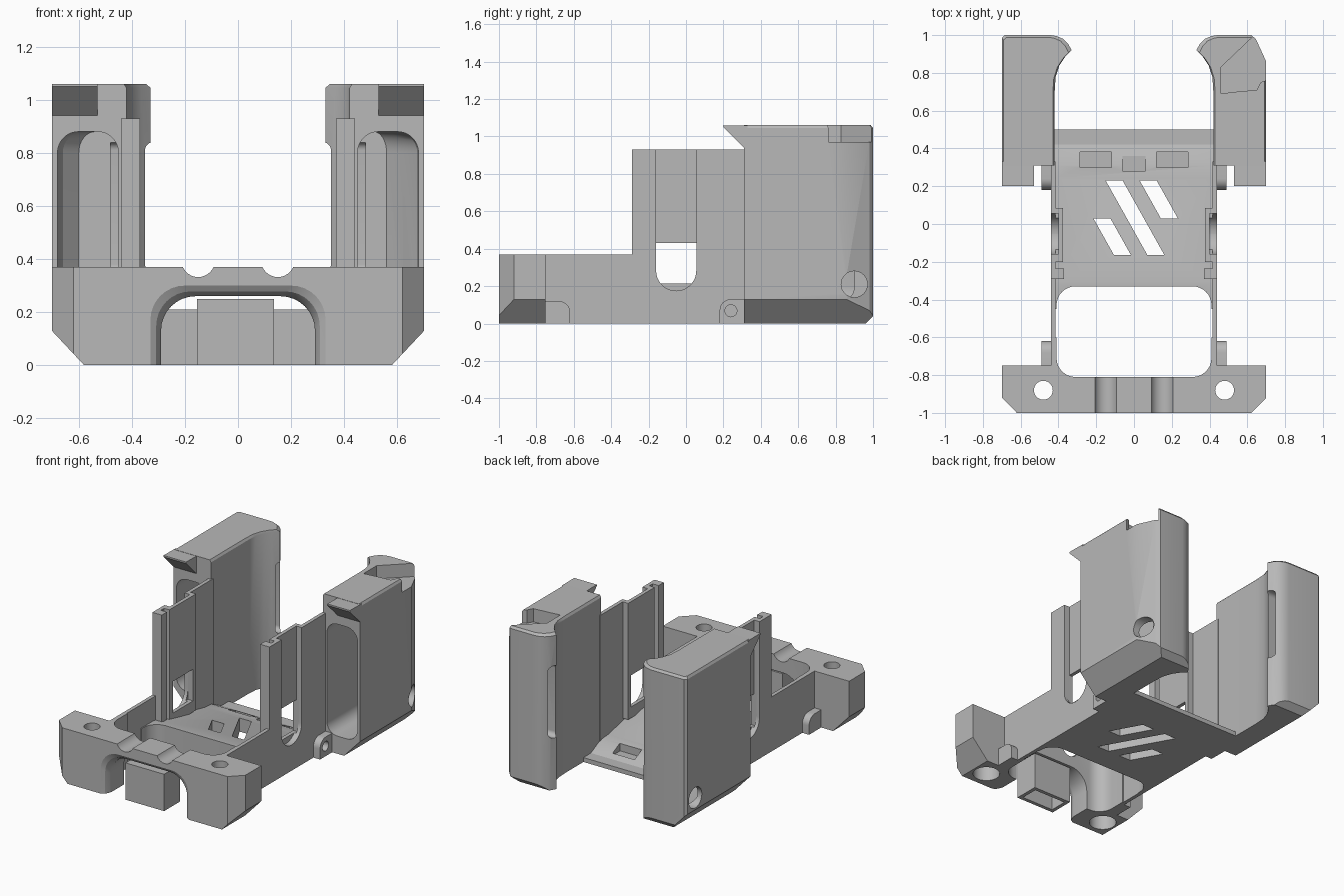
import bpy, bmesh, math
from mathutils import Vector

cube = bpy.data.objects.get("Cube")
if cube:
    bpy.data.objects.remove(cube)

grey = bpy.data.materials.new("plain grey")
grey.use_nodes = True
grey.diffuse_color = (0.48, 0.48, 0.48, 1)
grey.node_tree.nodes["Principled BSDF"].inputs["Base Color"].default_value = (0.48, 0.48, 0.48, 1)


def loft(name, rings):
    """Closed solid through rings of 3D points."""
    bm = bmesh.new()
    vs = [[bm.verts.new(p) for p in ring] for ring in rings]
    n = len(rings[0])
    for a, b in zip(vs, vs[1:]):
        for i in range(n):
            j = (i + 1) % n
            bm.faces.new((a[i], a[j], b[j], b[i]))
    bm.faces.new(vs[0])
    bm.faces.new(vs[-1])
    bmesh.ops.recalc_face_normals(bm, faces=bm.faces)
    mesh = bpy.data.meshes.new(name)
    bm.to_mesh(mesh)
    bm.free()
    obj = bpy.data.objects.new(name, mesh)
    bpy.context.collection.objects.link(obj)
    mesh.materials.append(grey)
    return obj


def place(p, axis, t):
    return {"x": (t, p[0], p[1]), "y": (p[0], t, p[1]), "z": (p[0], p[1], t)}[axis]


def prism(name, pts, axis, lo, hi):
    return loft(name, [[place(p, axis, t) for p in pts] for t in (lo, hi)])


def rect(a0, a1, b0, b1):
    return [(a0, b0), (a1, b0), (a1, b1), (a0, b1)]


def box(name, x0, x1, y0, y1, z0, z1):
    return prism(name, rect(x0, x1, y0, y1), "z", z0, z1)


def fillet(pts, radii, steps=8):
    """Round each corner of a 2D outline by its radius."""
    out = []
    for i, p in enumerate(pts):
        r = radii[i]
        if r == 0:
            out.append(p)
            continue
        p = Vector(p)
        u = (Vector(pts[i - 1]) - p).normalized()
        v = (Vector(pts[(i + 1) % len(pts)]) - p).normalized()
        c = p + (u + v) * r
        for k in range(steps + 1):
            a = k / steps * math.pi / 2
            out.append(tuple(c - v * r * math.cos(a) - u * r * math.sin(a)))
    return out


def circle(a, b, r, n=32):
    return [(a + r * math.cos(k * math.tau / n), b + r * math.sin(k * math.tau / n)) for k in range(n)]


def cut(obj, *cutters):
    for c in cutters:
        c.hide_render = True
        m = obj.modifiers.new("cut", "BOOLEAN")
        m.operation = "DIFFERENCE"
        m.solver = "EXACT"
        m.object = c
        bpy.context.view_layer.objects.active = obj
        bpy.ops.object.modifier_apply(modifier=m.name)
        bpy.data.objects.remove(c)
    return obj


def flip(pts, s):
    return [(s * p[0], p[1]) for p in pts]


def opening():
    return prism("opening", fillet(rect(-0.41, 0.41, -0.81, -0.33), [0.1] * 4), "z", -0.1, 0.6)


def arch(y, grow):
    w = 0.29 + grow
    pts = fillet(rect(-w, w, -0.1, 0.26 + grow), [0, 0, 0.13, 0.13])
    return [(x, y, z) for x, z in pts]


def edge_chamfer(s, y0, y1):
    return prism("chamfer", flip([(0.57, -0.01), (0.72, -0.01), (0.72, 0.15)], s), "y", y0, y1)


# Front block with arch, cable grooves and screw holes
front = prism("front_block", [(-0.62, -1), (0.62, -1), (0.7, -0.92), (0.7, -0.75), (0.44, -0.75),
              (0.44, -0.6), (-0.44, -0.6), (-0.44, -0.75), (-0.7, -0.75), (-0.7, -0.92)], "z", 0, 0.37)
cut(front, opening(),
    loft("arch", [arch(-1.02, 0.06), arch(-1.0, 0.04), arch(-0.985, 0.018), arch(-0.955, 0.003),
                  arch(-0.94, 0), arch(-0.7, 0)]))
for s in (-1, 1):
    cut(front, edge_chamfer(s, -1.1, -0.7),
        prism("groove", circle(0.15 * s, 0.395, 0.063), "y", -1.1, -0.7),
        prism("screw_hole", circle(0.48 * s, -0.88, 0.05), "z", -0.1, 0.5),
        prism("counterbore", circle(0.48 * s, -0.88, 0.085), "z", -0.1, 0.1))

# Hollow support under the arch
support = box("support_box", -0.155, 0.135, -0.985, -0.815, 0, 0.25)
cut(support, box("hollow", -0.13, 0.11, -0.96, -0.84, -0.1, 0.22))

# Sloping floor with slanted slits and a notched rear edge
floor = prism("floor", [(-0.45, 0), (-0.45, 0.21), (-0.31, 0.21), (0.24, 0.09), (0.31, 0.085),
                        (0.42, 0.03), (0.5, 0.03), (0.5, 0)], "x", -0.425, 0.425)
cut(floor, opening())
for x, y0, y1 in ((-0.15, 0.23, -0.165), (0.03, 0.23, 0.03), (-0.215, 0.03, -0.165)):
    dx = (y0 - y1) * 0.56
    cut(floor, prism("slit", [(x, y0), (x + 0.09, y0), (x + 0.09 + dx, y1), (x + dx, y1)], "z", -0.1, 0.5))
for s in (-1, 1):
    cut(floor, box("notch", *sorted((0.12 * s, 0.285 * s)), 0.3, 0.38, 0.035, 0.3))
cut(floor, box("centre_notch", -0.06, 0.06, 0.28, 0.41, 0.06, 0.3))

for s, side in ((1, "left"), (-1, "right")):
    def sbox(name, x0, x1, *rest):
        return box(name, *sorted((s * x0, s * x1)), *rest)

    def sprism(name, pts, x0, x1):
        return prism(name, pts, "x", *sorted((s * x0, s * x1)))

    # Side wall with thickened guide and U-shaped slot
    wall = sprism(side + "_wall", [(-0.65, 0), (0.33, 0), (0.33, 0.93), (-0.29, 0.93),
                                   (-0.29, 0.37), (-0.65, 0.37)], 0.415, 0.44)
    guide = sbox(side + "_guide", 0.375, 0.43, -0.2, 0.085, 0.14, 0.93)
    rail = sbox(side + "_rail", 0.37, 0.42, -0.29, -0.235, 0.2, 0.93)
    for part in (wall, guide):
        channel = fillet(rect(-0.16, 0.055, 0.175, 1.2), [0.107, 0.107, 0, 0])
        cut(part, sprism("channel", channel, 0.4, 0.6))
    cut(guide, sbox("window", 0.3, 0.6, -0.16, 0.055, 0.215, 0.43))

    # Low side bosses
    sprism(side + "_front_boss", fillet(rect(-0.76, -0.62, 0, 0.12), [0, 0, 0.06, 0]), 0.43, 0.49)
    boss = sprism(side + "_screw_boss", fillet(rect(0.18, 0.32, 0, 0.13), [0, 0, 0, 0.06]), 0.43, 0.49)
    cut(boss, sprism("boss_hole", circle(0.24, 0.068, 0.032), 0.45, 0.6))

    # Tower plan: curved inner lip, outer rear corner differs by side
    lip = [(0.42, 0.7), (0.415, 0.78), (0.395, 0.84), (0.365, 0.885), (0.33, 0.92),
           (0.35, 0.955), (0.375, 0.98), (0.41, 0.995), (0.44, 1)]
    corner = [(0.62, 1), (0.645, 0.98), (0.7, 0.86)] if s > 0 else [(0.685, 1), (0.7, 0.985)]
    plan = [(0.42, 0.31)] + lip + corner + [(0.7, 0.31)]
    eased = [(x + (0.56 - x) * 0.07, y if y < 0.5 else y - 0.012) for x, y in plan]
    tower = loft(side + "_tower", [[(s * x, y, z) for x, y in ring]
                 for ring, z in ((plan, 0), (plan, 1.045), (eased, 1.06))])
    cut(tower, edge_chamfer(s, 0.2, 1.1),
        sprism("rear_chamfer", [(0.95, -0.01), (1.02, -0.01), (1.02, 0.06)], 0.2, 0.8))

    # Curved duct inside the tower with an outlet at the lip
    duct = fillet(rect(0.45, 0.68, 0.12, 0.88), [0.08] * 4)
    inner = 0.62 if s > 0 else 0.66
    bends = [(0.45, 0.68, 0.25), (0.45, 0.68, 0.7), (0.445, 0.675, 0.8), (0.43, inner, 0.88), (0.42, inner - 0.06, 0.94)]
    cut(tower, loft("duct", [[(s * (a + (x - 0.45) / 0.23 * (b - a)), y, z) for x, z in duct]
                             for a, b, y in bends]))
    slot = fillet([(0.9, 0.35), (0.965, 0.35), (0.965, 0.84), (0.9, 0.84)], [0.03] * 4)
    cut(tower, sprism("outlet", slot, 0.3, 0.48))
    cut(tower, sprism("side_hole", circle(0.9, 0.21, 0.07), 0.6, 0.8))

    # Overhanging hook at the tower top
    hook = [(0.2, 1.06), (0.2, 1.05), (0.31, 0.94), (0.33, 0.94), (0.33, 1.058)]
    sprism(side + "_hook", hook, 0.53, 0.7)

    # Latch pocket in one tower only
    if s > 0:
        cut(tower, prism("pocket", [(0.46, 0.69), (0.54, 0.7), (0.65, 0.71), (0.67, 0.75), (0.75, 0.78),
                                    (0.75, 1.03), (0.67, 1.03), (0.46, 0.83)], "z", 0.97, 1.2))

# Smooth only the rounded surfaces
bpy.ops.object.select_all(action="DESELECT")
for o in bpy.context.collection.objects:
    if o.type == "MESH" and grey.name in o.data.materials:
        o.select_set(True)
        bpy.context.view_layer.objects.active = o
bpy.ops.object.shade_smooth_by_angle(angle=math.radians(25))
